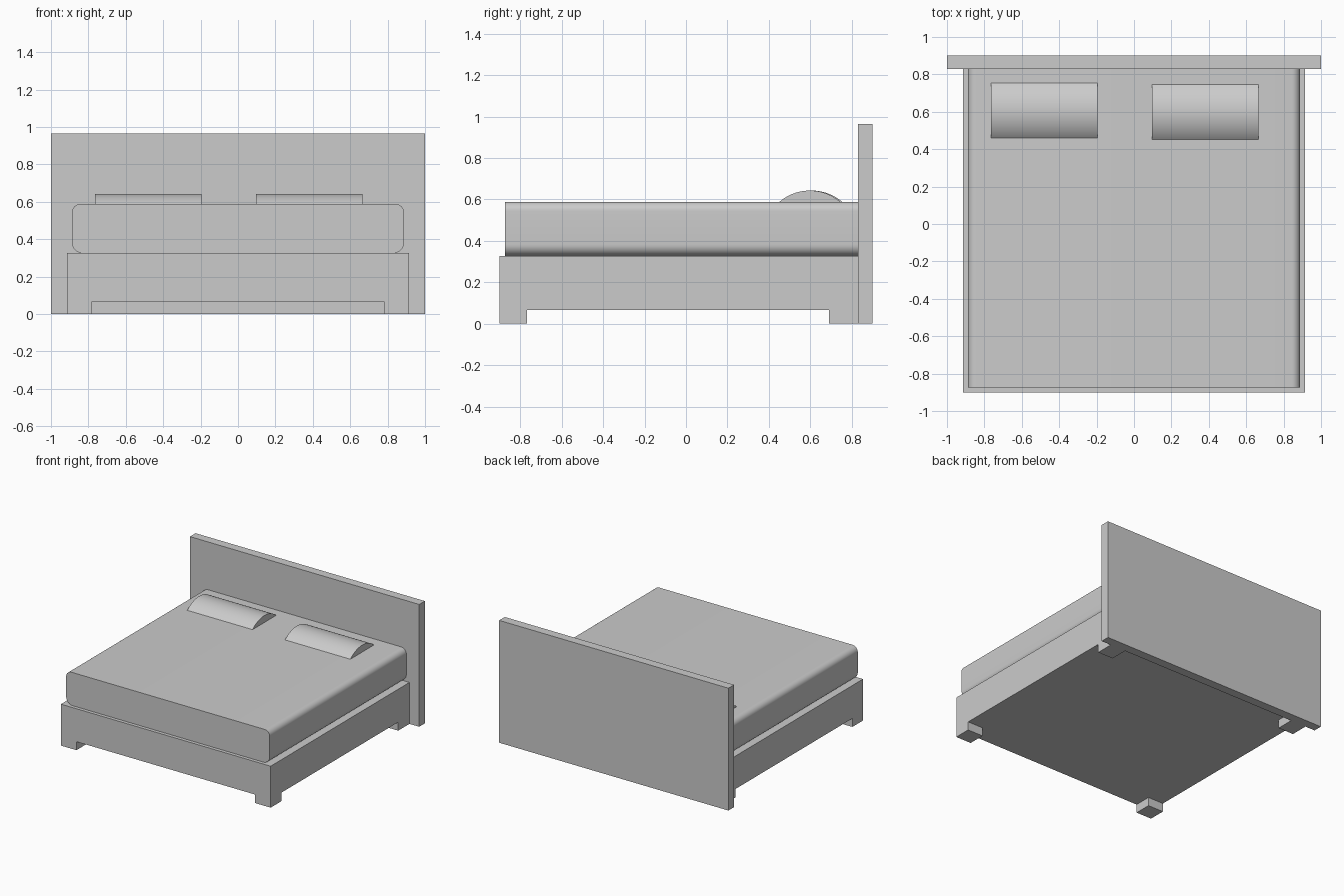
import bpy
import bmesh
from math import sin, cos, pi, asin

cube = bpy.data.objects.get("Cube")
if cube:
    bpy.data.objects.remove(cube, do_unlink=True)

grey = bpy.data.materials.new("plain grey")
grey.use_nodes = True
grey.diffuse_color = (0.6, 0.6, 0.6, 1)
grey.node_tree.nodes["Principled BSDF"].inputs["Base Color"].default_value = (0.6, 0.6, 0.6, 1)


def extrude(name, points, offset, smooth=False):
    """Solid made by pushing a closed outline along an offset."""
    bm = bmesh.new()
    face = bm.faces.new([bm.verts.new(p) for p in points])
    result = bmesh.ops.extrude_face_region(bm, geom=[face], use_keep_orig=True)
    moved = [v for v in result["geom"] if isinstance(v, bmesh.types.BMVert)]
    bmesh.ops.translate(bm, verts=moved, vec=offset)
    bmesh.ops.recalc_face_normals(bm, faces=bm.faces)
    mesh = bpy.data.meshes.new(name)
    bm.to_mesh(mesh)
    bm.free()
    mesh.materials.append(grey)
    obj = bpy.data.objects.new(name, mesh)
    bpy.context.collection.objects.link(obj)
    if smooth:
        bpy.ops.object.select_all(action='DESELECT')
        obj.select_set(True)
        bpy.context.view_layer.objects.active = obj
        bpy.ops.object.shade_smooth_by_angle(angle=pi / 6)
    return obj


def box(name, x0, x1, y0, y1, z0, z1):
    outline = [(x0, y0, z0), (x1, y0, z0), (x1, y1, z0), (x0, y1, z0)]
    return extrude(name, outline, (0, 0, z1 - z0))


# Headboard and base
box("headboard", -1, 1, 0.83, 0.9, 0, 0.965)
box("bed_base", -0.915, 0.915, -0.9, 0.83, 0.067, 0.327)

# Corner feet
for end, y0, y1 in (("front", -0.9, -0.767), ("back", 0.69, 0.83)):
    box(end + "_left_foot", 0.78, 0.915, y0, y1, 0, 0.067)
    box(end + "_right_foot", -0.915, -0.78, y0, y1, 0, 0.067)

# Mattress: rounded cross-section run along the bed
half, low, high, steps = 0.888, 0.327, 0.588, 10
outline = []
for corner, (sx, upper, r) in enumerate([(1, True, 0.045), (-1, True, 0.045),
                                         (-1, False, 0.055), (1, False, 0.055)]):
    cx = sx * (half - r)
    cz = high - r if upper else low + r
    for i in range(steps + 1):
        a = (corner + i / steps) * pi / 2
        outline.append((cx + r * cos(a), -0.873, cz + r * sin(a)))
extrude("mattress", outline, (0, 1.703, 0), smooth=True)

# Pillows: shallow arched cross-section run sideways
width, rise = 0.295, 0.055
radius = (width ** 2 / 4 + rise ** 2) / (2 * rise)
sweep = asin(width / 2 / radius)
for name, x, y in (("right_pillow", -0.765, 0.607), ("left_pillow", 0.095, 0.598)):
    arc = []
    for i in range(25):
        a = sweep * (i / 12 - 1)
        arc.append((x, y + radius * sin(a), high + rise - radius * (1 - cos(a))))
    sunk = [(x, y + width / 2, high - 0.01), (x, y - width / 2, high - 0.01)]
    extrude(name, arc + sunk, (0.57, 0, 0), smooth=True)
